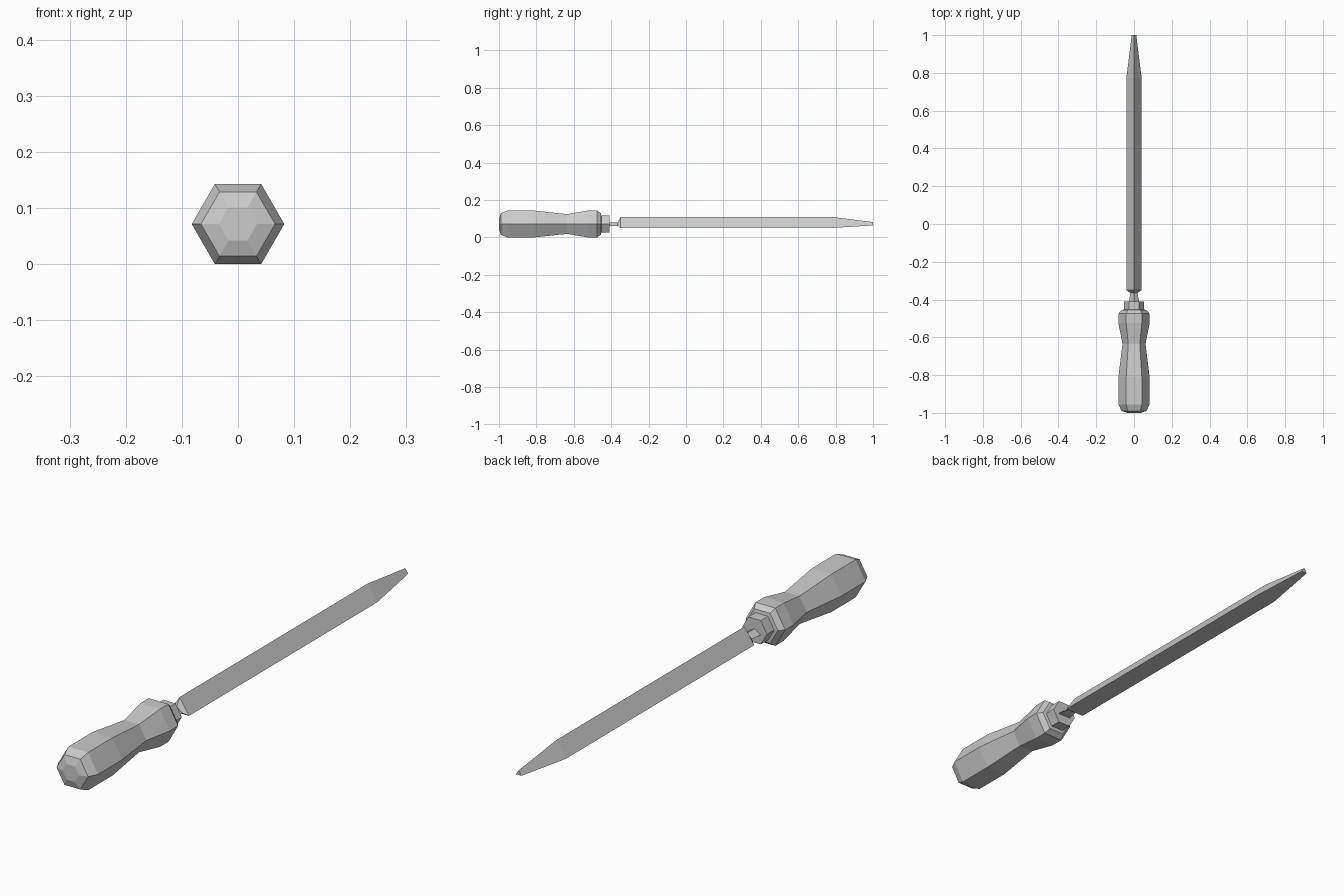
import bpy, bmesh
from math import cos, sin, pi

cube = bpy.data.objects.get("Cube")
if cube:
    bpy.data.objects.remove(cube, do_unlink=True)

AXIS_Z = 0.0714

steel = bpy.data.materials.new("plain grey")
steel.use_nodes = True
grey = (0.6, 0.6, 0.6, 1)
steel.diffuse_color = grey
steel.node_tree.nodes["Principled BSDF"].inputs["Base Color"].default_value = grey


def loft(name, sections):
    """Skin a list of (y, [(x, z), ...]) sections and cap both ends."""
    bm = bmesh.new()
    rings = [[bm.verts.new((x, y, z)) for x, z in pts] for y, pts in sections]
    n = len(rings[0])
    for a, b in zip(rings, rings[1:]):
        for i in range(n):
            j = (i + 1) % n
            bm.faces.new((a[i], a[j], b[j], b[i]))
    bm.faces.new(rings[0])
    bm.faces.new(rings[-1])
    bmesh.ops.recalc_face_normals(bm, faces=bm.faces)
    mesh = bpy.data.meshes.new(name)
    bm.to_mesh(mesh)
    bm.free()
    mesh.materials.append(steel)
    obj = bpy.data.objects.new(name, mesh)
    bpy.context.collection.objects.link(obj)
    return obj


def hexagon(r):
    return [(r * cos(i * pi / 3), AXIS_Z + r * sin(i * pi / 3)) for i in range(6)]


def triangle(half, low, high):
    return [(-half, low), (half, low), (0, high)]


# Six-sided handle with a waist and rounded ends
handle = [(-1, 0.034), (-0.99, 0.066), (-0.955, 0.0825), (-0.81, 0.0825),
          (-0.635, 0.061), (-0.525, 0.0825), (-0.475, 0.0825),
          (-0.455, 0.066), (-0.45, 0.034)]
loft("handle", [(y, hexagon(r)) for y, r in handle])

# Ferrule between handle and tang
loft("ferrule", [(y, hexagon(0.052)) for y in (-0.46, -0.41)])

# Thin tang joining ferrule and blade
loft("tang", [(-0.43, triangle(0.03, 0.062, 0.079)),
              (-0.36, triangle(0.018, 0.062, 0.079))])

# Three-sided blade tapering to a small blunt tip
loft("blade", [(-0.365, triangle(0.02, 0.062, 0.08)),
               (-0.35, triangle(0.04, 0.05, 0.11)),
               (0.775, triangle(0.04, 0.05, 0.11)),
               (1, triangle(0.012, 0.064, 0.082))])
